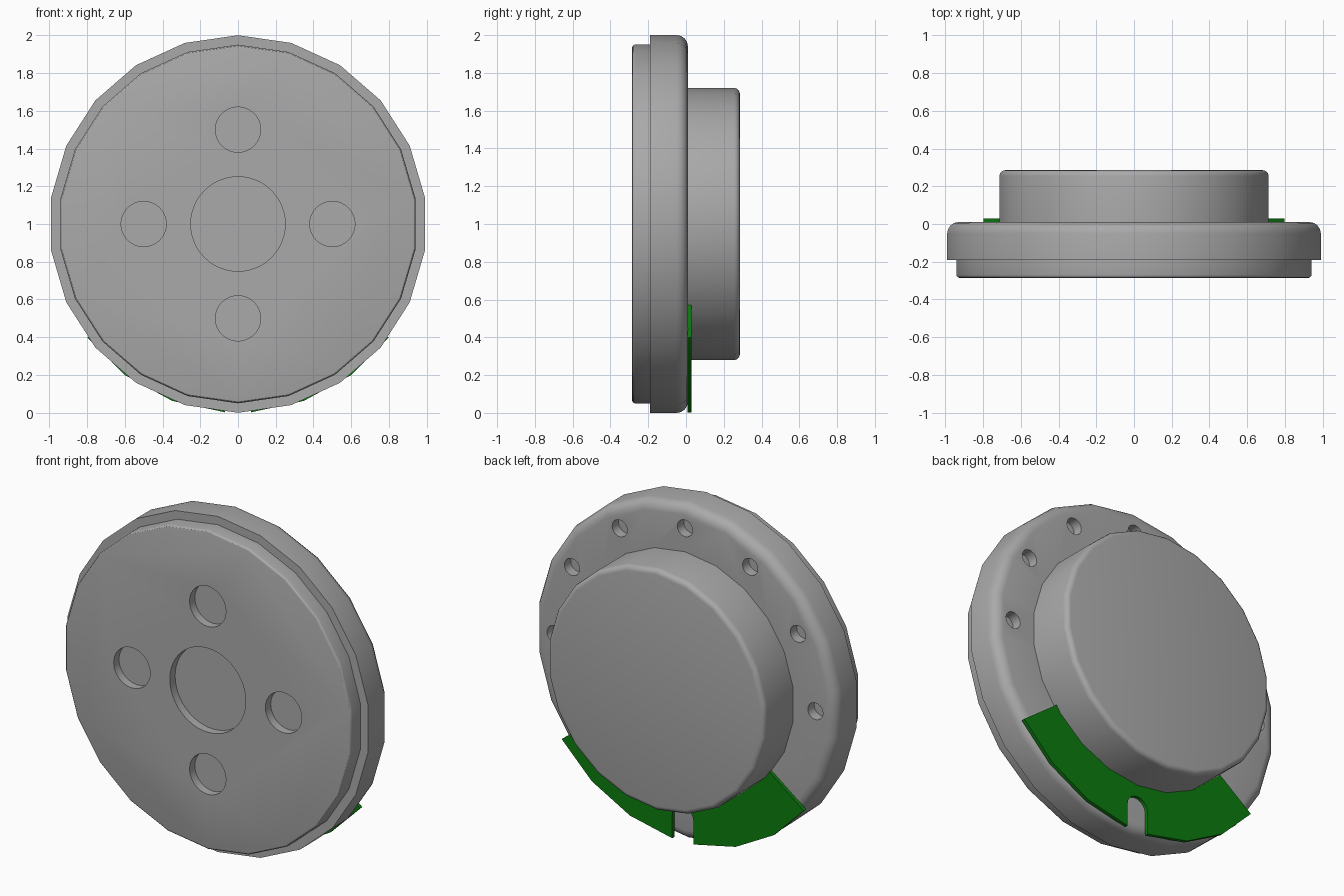
import bpy, bmesh, math
from mathutils import Matrix, Vector

if "Cube" in bpy.data.objects:
    bpy.data.objects.remove(bpy.data.objects["Cube"], do_unlink=True)

SIDES = 22
CENTRE_Z = 1.0


def material(name, rgb):
    m = bpy.data.materials.new(name)
    m.use_nodes = True
    m.diffuse_color = (*rgb, 1)
    m.node_tree.nodes["Principled BSDF"].inputs["Base Color"].default_value = (*rgb, 1)
    return m


def make_object(name, bm, mat=None):
    bmesh.ops.recalc_face_normals(bm, faces=bm.faces)
    mesh = bpy.data.meshes.new(name)
    bm.to_mesh(mesh)
    bm.free()
    obj = bpy.data.objects.new(name, mesh)
    bpy.context.collection.objects.link(obj)
    if mat:
        mesh.materials.append(mat)
    return obj


def activate(obj):
    bpy.ops.object.select_all(action='DESELECT')
    obj.select_set(True)
    bpy.context.view_layer.objects.active = obj


def rounded(r, y, size, start, end, steps=4):
    """Quarter-round corner points (radius, y) about an arc centre."""
    return [(r + size * math.cos(math.radians(start + (end - start) * i / steps)),
             y + size * math.sin(math.radians(start + (end - start) * i / steps)))
            for i in range(steps + 1)]


def revolve(profile):
    """Turn (radius, y) points about the front-to-back axis and cap both ends."""
    bm = bmesh.new()
    rings = []
    for r, y in profile:
        angles = [2 * math.pi * i / SIDES for i in range(SIDES)]
        rings.append([bm.verts.new((r * math.sin(a), y, CENTRE_Z + r * math.cos(a)))
                      for a in angles])
    for a, b in zip(rings, rings[1:]):
        for i in range(SIDES):
            j = (i + 1) % SIDES
            bm.faces.new((a[i], a[j], b[j], b[i]))
    bm.faces.new(rings[0])
    bm.faces.new(rings[-1])
    return bm


def add_drill(bm, x, z, radius, y0, y1, segments):
    """Cylinder along y used to cut a recess."""
    mat = Matrix.Translation((x, (y0 + y1) / 2, z)) @ Matrix.Rotation(math.pi / 2, 4, 'X')
    bmesh.ops.create_cone(bm, cap_ends=True, segments=segments, radius1=radius,
                          radius2=radius, depth=y1 - y0, matrix=mat)


grey = material("housing grey", (0.40, 0.40, 0.40))
green = material("plate green", (0.004, 0.20, 0.005))

# Housing: front lip, wide rim with a rounded back edge, and rear hub
profile = (rounded(0.935, -0.27, 0.015, -90, 0, 3)
           + [(0.95, -0.19), (1.0, -0.19)]
           + rounded(0.94, -0.05, 0.06, 0, 90)
           + [(0.72, 0.01)]
           + rounded(0.69, 0.255, 0.03, 0, 90))
housing = make_object("housing", revolve(profile), grey)

# Shallow recesses: centre and four around it in front, seven small ones behind
bm = bmesh.new()
add_drill(bm, 0, CENTRE_Z, 0.25, -0.4, -0.235, 48)
for i in range(4):
    a = i * math.pi / 2
    add_drill(bm, 0.5 * math.sin(a), CENTRE_Z + 0.5 * math.cos(a), 0.12, -0.4, -0.235, 32)
for deg in range(-90, 91, 30):
    a = math.radians(deg)
    add_drill(bm, 0.86 * math.sin(a), CENTRE_Z + 0.86 * math.cos(a), 0.05, -0.05, 0.1, 20)
cutter = make_object("recess_cutter", bm)
cutter.hide_render = True

activate(housing)
cut = housing.modifiers.new("recesses", 'BOOLEAN')
cut.operation = 'DIFFERENCE'
cut.solver = 'EXACT'
cut.object = cutter
bpy.ops.object.modifier_apply(modifier=cut.name)
bpy.data.objects.remove(cutter, do_unlink=True)
activate(housing)
bpy.ops.object.shade_smooth_by_angle(angle=math.radians(30))


# Green arc plate on the back of the rim, with a round-ended slot at the bottom
def below(r, deg):
    a = math.radians(deg)
    return (r * math.sin(a), CENTRE_Z - r * math.cos(a))


slot = 0.07
edge_deg = math.degrees(math.asin(slot))
outline = [below(1.0, d) for d in (-53, -36.8, -20.4, -edge_deg)]
outline += [(-slot * math.cos(math.pi * i / 10), 0.14 + slot * math.sin(math.pi * i / 10))
            for i in range(11)]
outline += [below(1.0, d) for d in (edge_deg, 20.4, 36.8, 53)]
outline += [below(0.712, d) for d in (53, 49.1, 32.7, 16.4, 0, -16.4, -32.7, -49.1, -53)]

bm = bmesh.new()
face = bm.faces.new([bm.verts.new((x, 0.008, z)) for x, z in outline])
new = bmesh.ops.extrude_face_region(bm, geom=[face])["geom"]
bmesh.ops.translate(bm, vec=Vector((0, 0.022, 0)),
                    verts=[v for v in new if isinstance(v, bmesh.types.BMVert)])
plate = make_object("arc_plate", bm, green)
activate(plate)
bpy.ops.object.shade_smooth_by_angle(angle=math.radians(30))
